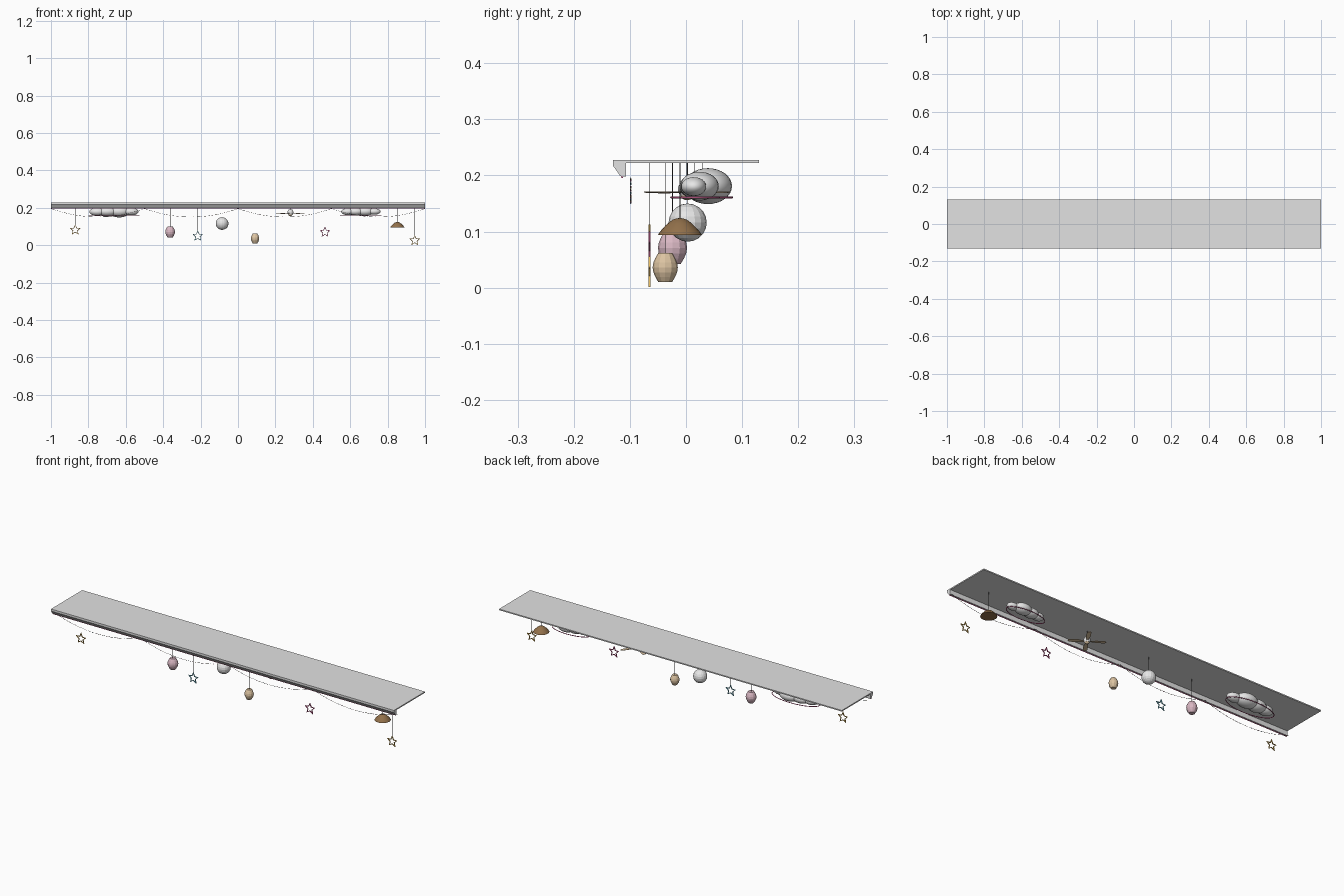
import bpy, bmesh, math
from mathutils import Matrix, Vector

if "Cube" in bpy.data.objects:
    bpy.data.objects.remove(bpy.data.objects["Cube"])


def mat(name, r, g, b):
    m = bpy.data.materials.new(name)
    m.diffuse_color = (r, g, b, 1)
    m.use_nodes = True
    m.node_tree.nodes["Principled BSDF"].inputs["Base Color"].default_value = m.diffuse_color
    return m


WHITE = mat("soft_white", 0.76, 0.76, 0.76)
CLOUD = mat("cloud_white", 0.86, 0.86, 0.86)
PINK = mat("pastel_pink", 0.70, 0.48, 0.55)
MAGENTA = mat("glow_pink", 0.80, 0.15, 0.38)
CREAM = mat("cream", 0.72, 0.55, 0.36)
GOLD = mat("warm_gold", 0.80, 0.50, 0.12)
BLUE = mat("pale_blue", 0.22, 0.60, 0.74)
BROWN = mat("wood_brown", 0.29, 0.165, 0.07)
DARK = mat("dark_cord", 0.08, 0.08, 0.08)

CEIL = 0.222  # underside of the board


def finish(bm, name, material, smooth=True):
    bmesh.ops.recalc_face_normals(bm, faces=bm.faces)
    me = bpy.data.meshes.new(name)
    bm.to_mesh(me)
    bm.free()
    ob = bpy.data.objects.new(name, me)
    bpy.context.collection.objects.link(ob)
    me.materials.append(material)
    if smooth:
        bpy.ops.object.select_all(action='DESELECT')
        ob.select_set(True)
        bpy.context.view_layer.objects.active = ob
        bpy.ops.object.shade_smooth_by_angle(angle=math.radians(40))
    return ob


def extrude(bm, faces, vec):
    r = bmesh.ops.extrude_face_region(bm, geom=faces)
    bmesh.ops.translate(bm, vec=vec,
                        verts=[v for v in r["geom"] if isinstance(v, bmesh.types.BMVert)])


def extrude_x(name, profile, x0, x1, material):
    """Closed (y, z) profile swept along x."""
    bm = bmesh.new()
    f = bm.faces.new([bm.verts.new((x0, y, z)) for y, z in profile])
    extrude(bm, [f], (x1 - x0, 0, 0))
    return finish(bm, name, material, smooth=False)


def lathe(name, profile, x, y, material, segs=20, smooth=True):
    """(radius, z) profile turned round the vertical through x, y."""
    bm = bmesh.new()
    vs = [bm.verts.new((x + r, y, z)) for r, z in profile]
    es = [bm.edges.new(p) for p in zip(vs, vs[1:])]
    bmesh.ops.spin(bm, geom=vs + es, cent=(x, y, 0), axis=(0, 0, 1),
                   angle=math.tau, steps=segs, use_merge=True)
    bmesh.ops.remove_doubles(bm, verts=bm.verts, dist=1e-5)
    return finish(bm, name, material, smooth)


def blobs(name, items, material, u=24, v=16, smooth=True):
    """Several ellipsoids (centre, radii) in one mesh."""
    bm = bmesh.new()
    for c, r in items:
        bmesh.ops.create_uvsphere(
            bm, u_segments=u, v_segments=v, radius=1,
            matrix=Matrix.Translation(c) @ Matrix.Diagonal((*r, 1)))
    return finish(bm, name, material, smooth)


def tube(name, pts, rad, material, closed=False, res=4):
    cu = bpy.data.curves.new(name, 'CURVE')
    cu.dimensions = '3D'
    cu.bevel_depth, cu.bevel_resolution = rad, res
    cu.use_fill_caps = True
    sp = cu.splines.new('POLY')
    sp.points.add(len(pts) - 1)
    for p, c in zip(sp.points, pts):
        p.co = (*c, 1)
    sp.use_cyclic_u = closed
    cu.materials.append(material)
    ob = bpy.data.objects.new(name, cu)
    bpy.context.collection.objects.link(ob)
    return ob


def cord(name, x, y, z, r=0.0005):
    tube(name, [(x, y, z), (x, y, CEIL)], r, DARK, res=1)


# Ceiling board and crown moulding along the front
extrude_x("ceiling_board", [(-0.13, CEIL), (0.13, CEIL), (0.13, 0.228), (-0.13, 0.228)],
          -1, 1, WHITE)
extrude_x("crown_moulding", [(-0.13, CEIL), (-0.13, 0.217), (-0.127, 0.213),
                             (-0.122, 0.206), (-0.118, 0.200), (-0.115, 0.198),
                             (-0.107, 0.198), (-0.107, CEIL)], -1, 1, WHITE)
tube("light_strip", [(-1, -0.114, 0.197), (1, -0.114, 0.197)], 0.0018, MAGENTA)

# Thin garland in four scallops, dotted with small lights
def swag(x):
    t = (x + 1) % 0.5 / 0.5
    return Vector((x, -0.0985, 0.196 - 0.045 * (1 - (2 * t - 1) ** 2)))


tube("garland", [swag(-0.999 + 1.998 * i / 80) for i in range(81)], 0.0006, DARK, res=1)
for k, m in enumerate((GOLD, BLUE, MAGENTA)):
    blobs(f"garland_lights_{k + 1}",
          [(swag(-0.985 + 1.97 * i / 95), (0.0015,) * 3) for i in range(k, 96, 3)], m, 10, 6)

# Clouds, each with a glowing ring underneath
for name, cx, cy, s in (("large_cloud", -0.663, 0.029, 1.0), ("small_cloud", 0.657, 0.016, 0.8)):
    lobes = [(-0.088, 0.000, -0.002, 0.043, 0.031, 0.023), (-0.035, 0.004, -0.001, 0.052, 0.039, 0.028),
             (0.028, 0.010, 0.000, 0.058, 0.043, 0.032), (0.090, -0.003, -0.001, 0.041, 0.028, 0.021)]
    blobs(name, [((cx + s * x, cy + s * y, 0.181 + s * z), (s * a, s * b, s * c))
                 for x, y, z, a, b, c in lobes], CLOUD)
    tube(name + "_ring", [(cx + s * 0.136 * math.cos(i * math.tau / 64),
                           cy + s * 0.053 * math.sin(i * math.tau / 64), 0.161)
                          for i in range(64)], 0.0018, MAGENTA, closed=True)
    cord(name + "_cord", cx, cy, 0.19)

# Flat outline stars
for i, (x, z, m) in enumerate(((-0.87, 0.082, GOLD), (-0.215, 0.049, BLUE),
                               (0.465, 0.070, MAGENTA), (0.945, 0.0255, GOLD))):
    bm = bmesh.new()
    loops = []
    for s in (1.0, 0.74):
        loops.append([bm.verts.new((x + s * r * math.cos(a), -0.067, z + s * r * math.sin(a)))
                      for r, a in ((0.0305 if k % 2 == 0 else 0.0142, math.pi / 2 + k * math.pi / 5)
                                   for k in range(10))])
    o, n = loops
    faces = [bm.faces.new((o[k], o[(k + 1) % 10], n[(k + 1) % 10], n[k])) for k in range(10)]
    extrude(bm, faces, (0, 0.004, 0))
    finish(bm, f"star_{i + 1}", m, smooth=False)
    cord(f"star_cord_{i + 1}", x, -0.065, z + 0.029)

# Round faceted paper lantern
blobs("round_lantern", [((-0.085, 0.003, 0.116), (0.034,) * 3)], CLOUD, 16, 10, smooth=False)
cord("round_lantern_cord", -0.085, 0.003, 0.149)

# Ribbed barrel lanterns
for name, x, y, z, r, h, m in (("pink_lantern", -0.363, -0.024, 0.071, 0.026, 0.029, PINK),
                               ("cream_lantern", 0.091, -0.037, 0.036, 0.0225, 0.026, CREAM)):
    prof = [(0, z - h)]
    for i in range(7):
        t = -1 + i / 3
        prof.append((r * (0.55 + 0.45 * math.cos(t * math.pi / 2)), z + t * h))
    lathe(name, prof + [(0, z + h)], x, y, m, 12, smooth=False)
    cord(name + "_cord", x, y, z + h, 0.0008)

# Brown dome pendant
lathe("dome_pendant", [(0, 0.094), (0.039, 0.094), (0.036, 0.099), (0.030, 0.106), (0.022, 0.114),
                       (0.013, 0.121), (0.006, 0.1235), (0, 0.124)], 0.852, -0.011, BROWN, 24)
cord("dome_cord", 0.852, -0.011, 0.123, 0.001)

# Ceiling fan: rod, hub, lamp and four slightly pitched blades
FX, FY = 0.28, 0.002
cord("fan_rod", FX, FY, 0.185, 0.0015)
lathe("fan_hub", [(0, 0.164), (0.012, 0.164), (0.016, 0.170), (0.016, 0.180), (0.010, 0.190),
                  (0, 0.192)], FX, FY, CLOUD)
blobs("fan_lamp", [((FX, FY, 0.164), (0.011, 0.011, 0.008))], CREAM)
outline = [(0.012, -0.004), (0.045, -0.011), (0.080, -0.010), (0.088, -0.005),
           (0.088, 0.005), (0.080, 0.010), (0.045, 0.011), (0.012, 0.004)]
for k in range(4):
    bm = bmesh.new()
    rot = (Matrix.Translation((FX, FY, 0.17)) @ Matrix.Rotation(math.radians(57 + 90 * k), 4, 'Z')
           @ Matrix.Rotation(math.radians(5), 4, 'X'))
    f = bm.faces.new([bm.verts.new(rot @ Vector((x, y, -0.0008))) for x, y in outline])
    extrude(bm, [f], (0, 0, 0.0016))
    finish(bm, f"fan_blade_{k + 1}", CREAM, smooth=False)
